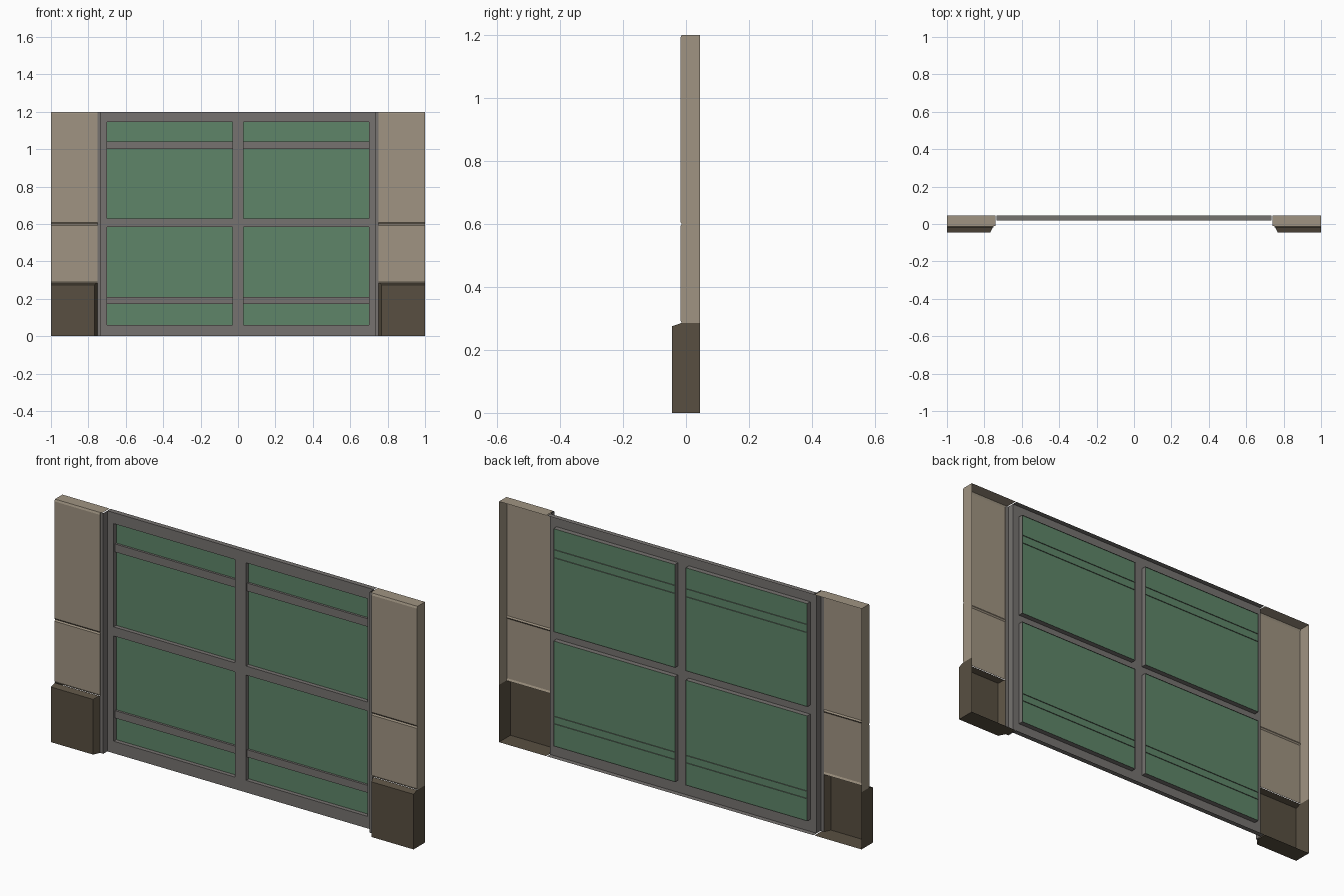
import bpy

if "Cube" in bpy.data.objects:
    bpy.data.objects.remove(bpy.data.objects["Cube"])


def material(name, color):
    m = bpy.data.materials.new(name)
    m.diffuse_color = (*color, 1)
    m.use_nodes = True
    m.node_tree.nodes["Principled BSDF"].inputs["Base Color"].default_value = m.diffuse_color
    return m


BEIGE = material("beige_stone", (0.351, 0.296, 0.223))
BROWN = material("dark_brown_base", (0.098, 0.078, 0.053))
GREY = material("grey_metal", (0.181, 0.171, 0.162))
GREEN = material("green_glass", (0.112, 0.235, 0.141))


def add(name, polys, mat, mirror=False):
    """Make one object from a list of polygons, merging shared corners."""
    index, faces = {}, []
    for p in polys:
        faces.append([index.setdefault(tuple(round(c, 4) for c in v), len(index)) for v in p])
    me = bpy.data.meshes.new(name)
    me.from_pydata(list(index), [], faces)
    me.materials.append(mat)
    ob = bpy.data.objects.new(name, me)
    bpy.context.collection.objects.link(ob)
    if mirror:
        ob.modifiers.new("mirror", 'MIRROR').use_axis[0] = True
    return ob


def loft(sections):
    """Quads between plan outlines, each given as (z, [(x, y), ...])."""
    out = []
    for (za, a), (zb, b) in zip(sections, sections[1:]):
        for i in range(len(a) - 1):
            out.append([(*a[i], za), (*a[i + 1], za), (*b[i + 1], zb), (*b[i], zb)])
    return out


BACK = 0.045
FRONT = 0.02      # front sheet of the window frame
LIP = -0.012      # front of the trim beside the pillars
TOP = 1.2

# Stone pillars: open-backed shell with a groove at mid height
rows = [(0.0, -0.013), (0.285, -0.013), (0.295, -0.018), (0.593, -0.018), (0.6, -0.013),
        (0.607, -0.018), (1.19, -0.018), (TOP, -0.014)]
pillar = loft([(z, [(0.75, LIP), (0.75, y), (1, y), (1, BACK)]) for z, y in rows[1:]])
pillar.append([(0.75, -0.014, TOP), (1, -0.014, TOP), (1, BACK, TOP), (0.74, BACK, TOP),
               (0.74, LIP, TOP), (0.75, LIP, TOP)])
add("pillar", pillar, BEIGE, True)

# Dark plinths: open-backed, sloping top and chamfered inner edge
low = [(0.752, LIP), (0.768, -0.045), (1, -0.045), (1, BACK)]
high = [(0.752, LIP), (0.755, -0.016), (1, -0.016), (1, BACK)]
plinth = loft([(0, low), (0.275, low), (0.285, high)])
plinth.append([(x, y, 0) for x, y in reversed(low + [(0.74, BACK), (0.74, LIP)])])
add("pillar_plinth", plinth, BROWN, True)

# Grey trim stepping from the frame out to the pillars
trim = [(0.735, FRONT), (0.735, LIP), (0.752, LIP)]
add("frame_side_trim", loft([(0, trim), (TOP, trim)]), GREY, True)

# Window frame: sheet with four openings, reveals and top and bottom flanges
xs = [-0.735, -0.7, -0.03, 0.03, 0.7, 0.735]
zs = [0, 0.06, 0.585, 0.63, 1.145, TOP]
frame, panes = [], []
for i in range(5):
    for j in range(5):
        x0, x1, z0, z1 = xs[i], xs[i + 1], zs[j], zs[j + 1]
        loop = [(x0, z0), (x1, z0), (x1, z1), (x0, z1)]
        if i in (1, 3) and j in (1, 3):
            for k in range(4):
                (ax, az), (bx, bz) = loop[k], loop[(k + 1) % 4]
                frame.append([(ax, FRONT, az), (bx, FRONT, bz), (bx, BACK, bz), (ax, BACK, az)])
            panes.append([(x, 0.041, z) for x, z in loop])
        else:
            frame.append([(x, FRONT, z) for x, z in loop])
x = xs[-1]
frame.append([(-x, FRONT, TOP), (x, FRONT, TOP), (x, BACK, TOP), (-x, BACK, TOP)])
frame.append([(-x, BACK, 0), (x, BACK, 0), (x, FRONT, 0), (-x, FRONT, 0)])
add("window_frame", frame, GREY)
add("window_panes", panes, GREEN)

# Thin glazing bars: channels whose edges pass through the glass
bars = []
for x0, x1 in ((xs[1], xs[2]), (xs[3], xs[4])):
    for z0, z1 in ((0.172, 0.209), (1.0, 1.04)):
        path = [(BACK, z0), (0.03, z0), (0.03, z1), (BACK, z1)]
        for (ya, za), (yb, zb) in zip(path, path[1:]):
            bars.append([(x0, ya, za), (x1, ya, za), (x1, yb, zb), (x0, yb, zb)])
add("glazing_bars", bars, GREY)
